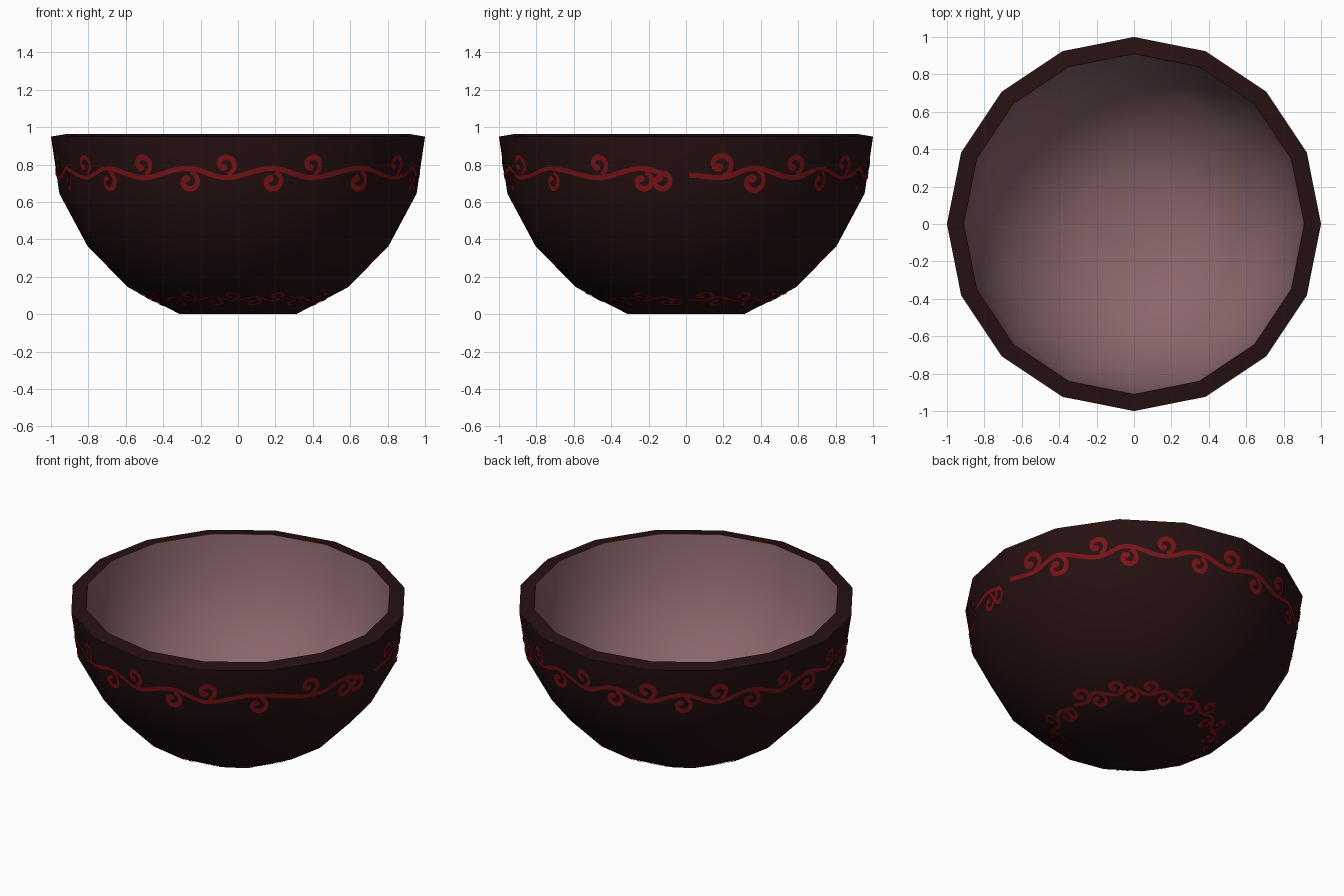
import bpy, bmesh, math
from mathutils import Vector

if "Cube" in bpy.data.objects:
    bpy.data.objects.remove(bpy.data.objects["Cube"])

SIDES = 16
STEP = 2 * math.pi / SIDES


def material(name, rgb):
    m = bpy.data.materials.new(name)
    m.diffuse_color = (*rgb, 1)
    m.use_nodes = True
    m.node_tree.nodes["Principled BSDF"].inputs["Base Color"].default_value = m.diffuse_color
    return m


outer_mat = material("dark brown glaze", (0.020, 0.0055, 0.0060))
inner_mat = material("dusty mauve inside", (0.255, 0.135, 0.145))
vine_mat = material("deep red paint", (0.19, 0.0065, 0.008))

# Bowl: outside wall, rim, then inside wall, as one turned profile
OUTER = [(0.31, 0.0), (0.59, 0.145), (0.805, 0.365), (0.955, 0.645), (1.0, 0.95)]
INNER = [(0.91, 0.965), (0.87, 0.67), (0.735, 0.42), (0.54, 0.22), (0.285, 0.09)]

bm = bmesh.new()
rings = [[bm.verts.new((r * math.cos(i * STEP), r * math.sin(i * STEP), z)) for i in range(SIDES)]
         for r, z in OUTER + INNER]
for k, (lo, hi) in enumerate(zip(rings, rings[1:])):
    for i in range(SIDES):
        j = (i + 1) % SIDES
        f = bm.faces.new((lo[i], lo[j], hi[j], hi[i]))
        f.material_index = 1 if k >= len(OUTER) else 0
bm.faces.new(rings[0][::-1])
bm.faces.new(rings[-1]).material_index = 1
me = bpy.data.meshes.new("bowl")
bm.to_mesh(me)
bm.free()
bowl = bpy.data.objects.new("bowl", me)
bpy.context.collection.objects.link(bowl)
me.materials.append(outer_mat)
me.materials.append(inner_mat)
bpy.context.view_layer.objects.active = bowl
bowl.select_set(True)
bpy.ops.object.shade_smooth_by_angle(angle=math.radians(35))

# Curl positions around the bowl in degrees from +x (negative is the front);
# they point up and down in turn, and the vine breaks at 0 degrees.
CURLS = [11, 22, 37, 48] + [61 + 12.55 * i for i in range(13)]
CURLS += [224, 238, 254, 266, 281, 294, 312, 331, 346]


def vine_band(name, low, high, mid, scale):
    """Painted vine laid on the sloping wall between two profile rings."""
    (r0, z0), (r1, z1) = low, high
    length = math.hypot(r1 - r0, z1 - z0)
    slope = Vector(((z1 - z0) / length, (r0 - r1) / length))   # outward normal (r, z)
    radius = r0 + (r1 - r0) * mid / length
    bm = bmesh.new()
    normals = []

    def on_wall(u, v):
        t = (mid + v) / length
        th = u / radius
        flat = math.cos(STEP / 2) / math.cos(th % STEP - STEP / 2)
        r = (r0 + (r1 - r0) * t) * flat + 0.005 * slope.x
        z = z0 + (z1 - z0) * t + 0.005 * slope.y
        normals.append(Vector((math.cos(th) * slope.x, math.sin(th) * slope.x, slope.y)))
        return bm.verts.new((r * math.cos(th), r * math.sin(th), z))

    def ribbon(pts, widths):
        last = None
        for i, p in enumerate(pts):
            a, b = pts[max(i - 1, 0)], pts[min(i + 1, len(pts) - 1)]
            d = Vector((b[0] - a[0], b[1] - a[1])).normalized() * widths[i]
            row = [on_wall(p[0] - s * d.y, p[1] + s * d.x) for s in (-1, 0, 1)]
            if last:
                for k in (0, 1):
                    bm.faces.new((last[k], row[k], row[k + 1], last[k + 1]))
            last = row

    def blob(u, v, a, b):
        c = on_wall(u, v)
        edge = [on_wall(u + a * math.cos(q * math.pi / 6), v + b * math.sin(q * math.pi / 6))
                for q in range(12)]
        for q in range(12):
            bm.faces.new((c, edge[q], edge[(q + 1) % 12]))

    # stem: low under the up curls, high over the down curls
    keys = [(1, -0.012)] + [(c, -0.025 if i % 2 == 0 else 0.025) for i, c in enumerate(CURLS)]
    keys.append((355, -0.01))
    stem = []
    for (a, va), (b, vb) in zip(keys, keys[1:]):
        for k in range(14):
            t = k / 14
            s = (1 - math.cos(math.pi * t)) / 2
            stem.append((math.radians(a + (b - a) * t) * radius, (va + (vb - va) * s) * scale))
    ribbon(stem, [0.0135 * scale] * len(stem))

    # curls: a hook leaving the stem and spiralling in to a round bud
    for i, c in enumerate(CURLS + [352]):
        s = 1 if i % 2 == 0 else -1
        if c == 352:
            s = -1
        uc = math.radians(c) * radius
        vc = s * 0.046 * scale
        big = 1.2 if c in (11, 22) else 1.0
        pts, wid = [], []
        for k in range(25):
            t = k / 24
            ang = math.radians(-75 + 330 * t)
            rad = (0.056 - 0.030 * t) * scale * big
            pts.append((uc + rad * math.cos(ang), vc + s * rad * math.sin(ang) * 0.95))
            wid.append((0.011 + 0.004 * math.sin(math.pi * t)) * scale)
        ribbon(pts, wid)
        blob(uc - 0.012 * scale, vc - s * 0.016 * scale, 0.023 * scale * big, 0.019 * scale * big)

    for f in bm.faces:
        f.normal_update()
        f.smooth = True
        c = f.calc_center_median()
        if f.normal.dot(Vector((c.x, c.y, -0.2))) < 0:
            f.normal_flip()
    me = bpy.data.meshes.new(name)
    bm.to_mesh(me)
    bm.free()
    me.materials.append(vine_mat)
    me.normals_split_custom_set_from_vertices([tuple(n) for n in normals])
    bpy.context.collection.objects.link(bpy.data.objects.new(name, me))


# Painted vine bands below the rim and around the foot
vine_band("rim_vine", OUTER[3], OUTER[4], 0.112, 1.0)
vine_band("foot_vine", OUTER[0], OUTER[1], 0.185, 0.8)
